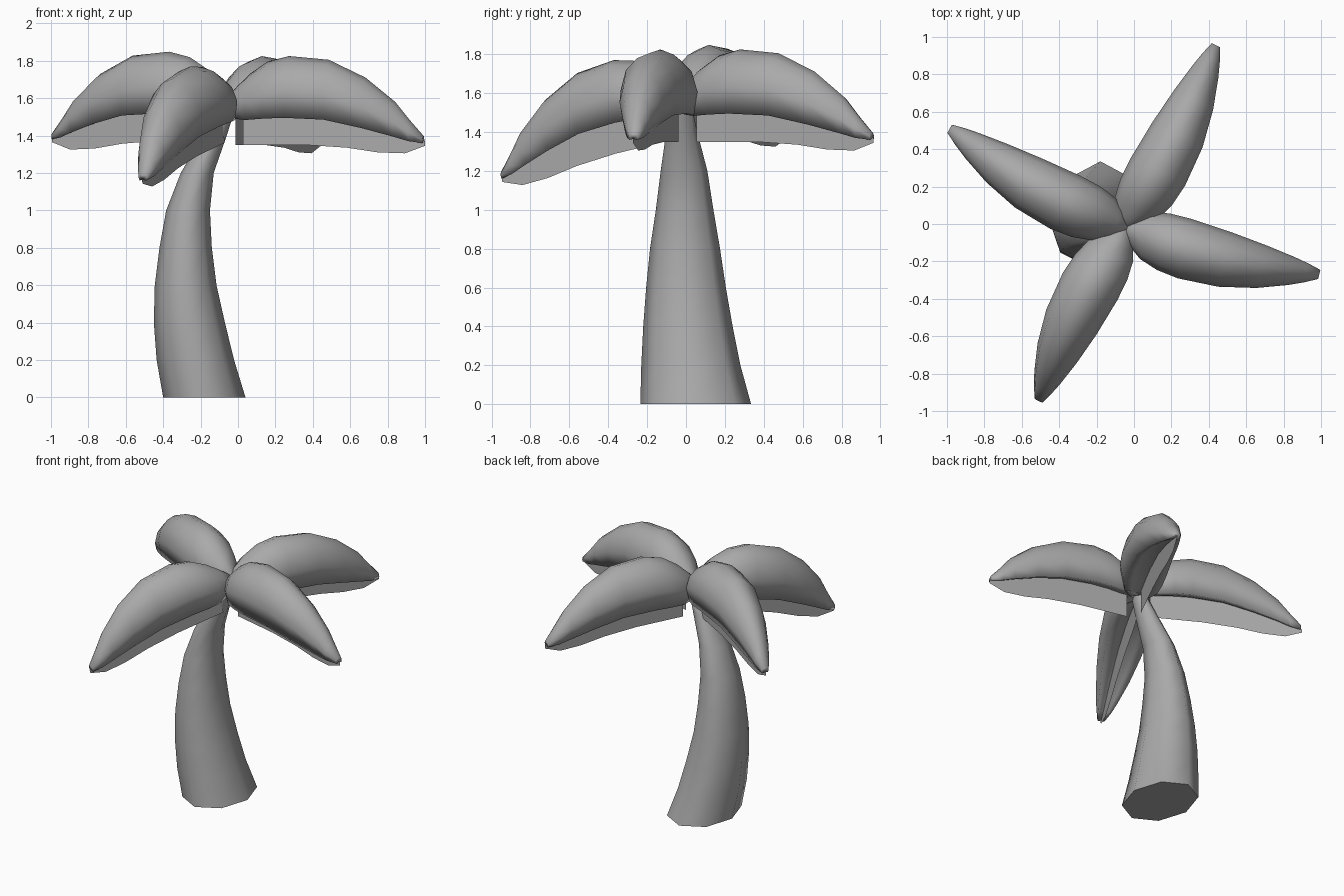
import bpy, bmesh, math
from mathutils import Matrix

cube = bpy.data.objects.get("Cube")
if cube:
    bpy.data.objects.remove(cube, do_unlink=True)

grey = bpy.data.materials.new("plain grey")
grey.use_nodes = True
COLOUR = (0.4, 0.4, 0.4, 1)
grey.diffuse_color = COLOUR
grey.node_tree.nodes["Principled BSDF"].inputs["Base Color"].default_value = COLOUR


def make_object(name, bm, smooth_angle, matrix=None):
    mesh = bpy.data.meshes.new(name)
    if matrix:
        bm.transform(matrix)
    bmesh.ops.recalc_face_normals(bm, faces=bm.faces[:])
    bm.to_mesh(mesh)
    bm.free()
    mesh.materials.append(grey)
    ob = bpy.data.objects.new(name, mesh)
    bpy.context.collection.objects.link(ob)
    bpy.ops.object.select_all(action='DESELECT')
    ob.select_set(True)
    bpy.context.view_layer.objects.active = ob
    bpy.ops.object.shade_smooth_by_angle(angle=math.radians(smooth_angle))


def bridge(bm, rings, closed):
    n = len(rings[0])
    for a, b in zip(rings, rings[1:]):
        for i in range(n if closed else n - 1):
            j = (i + 1) % n
            bm.faces.new((a[i], a[j], b[j], b[i]))
    if closed:
        bm.faces.new(rings[0])
        bm.faces.new(rings[-1])


# Trunk: eight-sided tapering rings along a bent path (z, cx, cy, rx, ry)
TRUNK = [(0, -.18, .05, .22, .285), (.2, -.228, .025, .207, .255),
         (.4, -.26, .01, .19, .23), (.6, -.28, 0, .165, .205),
         (.8, -.28, -.005, .14, .18), (1.0, -.267, -.007, .117, .148),
         (1.2, -.218, -.01, .088, .12), (1.4, -.125, -.022, .065, .08),
         (1.56, -.05, -.025, .04, .05)]
bm = bmesh.new()
rings = []
for z, cx, cy, rx, ry in TRUNK:
    rings.append([bm.verts.new((cx + rx * math.cos(k * math.pi / 4),
                                cy + ry * math.sin(k * math.pi / 4), z))
                  for k in range(8)])
bridge(bm, rings, True)
make_object("trunk", bm, 70)

# Leaf stations: distance, half width, ridge height, rim height
LEAF = [(-.015, .035, 1.60, 1.52), (.05, .085, 1.665, 1.49), (.12, .13, 1.73, 1.483),
        (.22, .155, 1.795, 1.49), (.34, .163, 1.825, 1.495), (.56, .15, 1.805, 1.485),
        (.76, .117, 1.71, 1.44), (.92, .077, 1.58, 1.395), (1.0, .052, 1.48, 1.37),
        (1.07, .025, 1.40, 1.36)]
# Half cross-section of the leaf from rim to shoulder: side, height
HALF = [(.45, .05), (.82, 0), (1, .42), (.82, .73), (.43, .92)]
SECTION = [(0, .15)] + HALF + [(0, 1)] + [(-u, v) for u, v in reversed(HALF)]
# Upright fin under the leaf: distance, lower edge, upper edge inside the leaf
FIN = [(.08, 1.35, 1.57), (.22, 1.35, 1.57), (.42, 1.35, 1.57), (.65, 1.335, 1.54),
       (.82, 1.31, 1.47), (.97, 1.305, 1.41), (1.08, 1.345, 1.37)]


def make_leaf(name, heading, pitch, lift, length, bend):
    matrix = (Matrix.Translation((-.05, -.02, 1.5 + lift))
              @ Matrix.Rotation(math.radians(heading), 4, 'Z')
              @ Matrix.Rotation(math.radians(-pitch), 4, 'Y')
              @ Matrix.Scale(length, 4, (1, 0, 0))
              @ Matrix.Translation((0, 0, -1.5)))
    # Plump arched body with a slightly hollow underside
    bm = bmesh.new()
    rings = []
    for r, w, top, rim in LEAF:
        side = bend * math.sin(math.pi * r / 1.07)
        rings.append([bm.verts.new((r, side + w * u, rim + (top - rim) * v))
                      for u, v in SECTION])
    bridge(bm, rings, True)
    make_object(name + "_body", bm, 120, matrix)
    # Thin upright fin along the middle
    bm = bmesh.new()
    rows = [[bm.verts.new((r, 0, low)), bm.verts.new((r, 0, high))]
            for r, low, high in FIN]
    bridge(bm, rows, False)
    make_object(name + "_fin", bm, 30, matrix)


make_leaf("left_leaf", -13.5, 0, 0, 1.0, -.04)
make_leaf("back_leaf", 63.4, 0, 0, 1.02, -.03)
make_leaf("right_leaf", 150.5, -.3, .025, 1.005, .045)
make_leaf("front_leaf", -116.5, -12.2, .025, 1.01, -.03)
